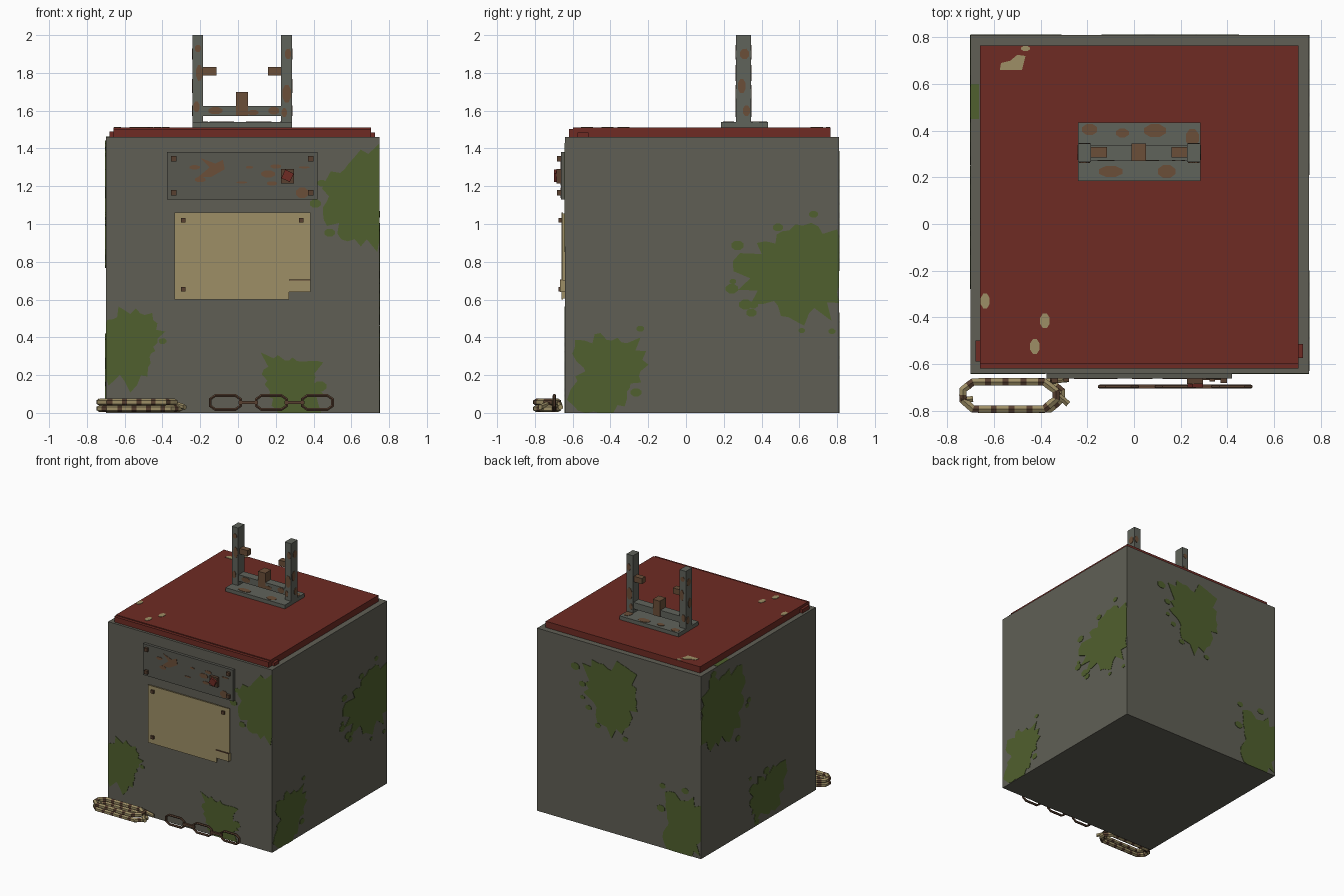
import bpy, bmesh, math, random
from mathutils import Vector, Matrix

if "Cube" in bpy.data.objects:
    bpy.data.objects.remove(bpy.data.objects["Cube"])
rng = random.Random(4)


def material(name, r, g, b):
    lin = [((c / 255 + 0.055) / 1.055) ** 2.4 for c in (r, g, b)] + [1.0]
    m = bpy.data.materials.new(name)
    m.use_nodes = True
    m.diffuse_color = lin
    m.node_tree.nodes["Principled BSDF"].inputs["Base Color"].default_value = lin
    return m


STONE = material("stone_grey", 96, 95, 85)
METAL = material("worn_metal", 96, 99, 91)
PLATE = material("dark_metal", 88, 88, 80)
RED = material("lid_red", 110, 43, 36)
MOSS = material("moss_green", 80, 96, 46)
CREAM = material("cream", 158, 143, 102)
RUST = material("rust_brown", 107, 79, 57)
DARK = material("bolt_brown", 88, 64, 48)


def finish(name, bm, *mats):
    bmesh.ops.recalc_face_normals(bm, faces=bm.faces)
    me = bpy.data.meshes.new(name)
    bm.to_mesh(me)
    bm.free()
    for m in mats:
        me.materials.append(m)
    bpy.context.collection.objects.link(bpy.data.objects.new(name, me))


def box(name, mat, x, y, z, roll=0):
    """Box from (min, max) ranges, optionally rolled about the y axis."""
    bm = bmesh.new()
    size = [b - a for a, b in (x, y, z)]
    mid = [(a + b) / 2 for a, b in (x, y, z)]
    bmesh.ops.create_cube(bm, size=1, matrix=Matrix.Translation(mid)
                          @ Matrix.Rotation(roll, 4, 'Y') @ Matrix.Diagonal((*size, 1)))
    finish(name, bm, mat)


def blob(u, v, ru, rv):
    return [(u + ru * math.cos(a * math.pi / 4 + 0.4), v + rv * math.sin(a * math.pi / 4 + 0.4))
            for a in range(8)]


def patches(name, mat, axis, plane, depth, outlines):
    """Thin plates lying on a flat side: axis is the side's normal."""
    bm = bmesh.new()
    for pts in outlines:
        lo, hi = [[bm.verts.new({'x': (p, u, v), 'y': (u, p, v), 'z': (u, v, p)}[axis])
                   for u, v in pts] for p in (plane, plane + depth)]
        bm.faces.new(lo[::-1])
        bm.faces.new(hi)
        for i in range(len(pts)):
            bm.faces.new((lo[i - 1], lo[i], hi[i], hi[i - 1]))
    finish(name, bm, mat)


def moss(name, axis, plane, depth, centre, reach, strays):
    """Ragged growth: reach gives its size in eight directions, cut off at the block's edges."""
    u, v = centre
    u0, u1 = (-.64, .81) if axis == 'x' else (-.70, .75)

    def ray(turn, scale):
        i, t = int(turn), turn % 1
        r = scale * (reach[i] * (1 - t) + reach[(i + 1) % 8] * t)
        c, s = math.cos(turn * math.pi / 4), math.sin(turn * math.pi / 4)
        edge = min(((u1 if c > 0 else u0) - u) / c if abs(c) > 1e-6 else 9,
                   ((1.46 if s > 0 else 0) - v) / s if abs(s) > 1e-6 else 9)
        r = min(r, edge)
        return u + r * c, v + r * s

    shapes = [[ray(i / 5, rng.uniform(.78, 1.15)) for i in range(40)]]
    for _ in range(strays):
        a, b = ray(rng.uniform(0, 7.99), rng.uniform(1.1, 1.35))
        size = rng.uniform(.018, .04)
        if u0 + size < a < u1 - size and size < b < 1.46 - size:
            shapes.append(blob(a, b, size, size * .75))
    patches(name, MOSS, axis, plane, depth, shapes)


def tube(name, mats, path, r, up, closed=True, step=None, sides=6):
    """Tube along a path; with step it is resampled and banded in two colours."""
    pts = [Vector(p) for p in path]
    if step:
        fine = []
        for a, b in zip(pts, pts[1:] + pts[:1] if closed else pts[1:]):
            n = max(1, round((b - a).length / step))
            fine += [a.lerp(b, i / n) for i in range(n)]
        pts = fine if closed else fine + [pts[-1]]
    bm, rings, n, up = bmesh.new(), [], len(pts), Vector(up)
    for i, p in enumerate(pts):
        before = pts[i - 1] if closed or i else p
        after = pts[(i + 1) % n] if closed or i < n - 1 else p
        side = (after - before).normalized().cross(up)
        rings.append([bm.verts.new(p + r * (side * math.cos(a) + up * math.sin(a)))
                      for a in (math.tau * (k + .5) / sides for k in range(sides))])
    for i in range(n if closed else n - 1):
        a, b = rings[i], rings[(i + 1) % n]
        for k in range(sides):
            f = bm.faces.new((a[k], a[k - 1], b[k - 1], b[k]))
            f.material_index = 1 if step and i % 3 == 0 else 0
    if not closed:
        bm.faces.new(rings[0])
        bm.faces.new(rings[-1])
    finish(name, bm, *mats)


# Main block and lid
box("block", STONE, (-.70, .75), (-.64, .81), (0, 1.46))
box("lid", RED, (-.66, .705), (-.597, .765), (1.46, 1.51))
box("lid_front_lip", RED, (-.66, .705), (-.62, -.597), (1.46, 1.503))
box("lid_tab_right", RED, (-.68, -.66), (-.59, -.50), (1.46, 1.49))
box("lid_tab_left", RED, (.705, .725), (-.575, -.515), (1.46, 1.485))
patches("lid_paint_chips", CREAM, 'z', 1.51, .003, [
    [(-.575, .66), (-.48, .66), (-.465, .72), (-.50, .725), (-.53, .70), (-.57, .69)],
    blob(-.465, .752, .02, .012), blob(-.638, -.33, .021, .034),
    blob(-.382, -.415, .022, .034), blob(-.425, -.525, .022, .034)])

# Bracket on top
box("bracket_base", METAL, (-.24, .285), (.185, .435), (1.51, 1.54))
for side, x0, x1, p0, p1 in (("right", -.24, -.185, -.185, -.115), ("left", .228, .285, .16, .228)):
    box("bracket_post_" + side, METAL, (x0, x1), (.265, .345), (1.54, 2.0))
    box("bracket_peg_" + side, RUST, (p0, p1), (.285, .33), (1.785, 1.83))
box("bracket_crossbar", METAL, (-.185, .228), (.272, .338), (1.573, 1.625))
box("bracket_centre_peg", RUST, (-.01, .052), (.27, .345), (1.575, 1.70))

# Rust stains on the bracket
patches("rust_base_top", RUST, 'z', 1.54, .003, [
    blob(-.19, .405, .035, .025), blob(-.10, .225, .055, .025), blob(.09, .40, .05, .03),
    blob(.14, .225, .04, .03), blob(.25, .37, .03, .04), blob(-.05, .39, .03, .02)])
for face, y, d in (("front", .265, -.003), ("back", .345, .003)):
    patches("rust_posts_" + face, RUST, 'y', y, d, [
        blob(-.212, 1.93, .018, .02), blob(-.205, 1.80, .018, .045), blob(-.22, 1.62, .018, .03),
        blob(.265, 1.90, .017, .03), blob(.258, 1.69, .024, .05), blob(.245, 1.59, .015, .025)])
for face, x, d in (("right", -.24, -.003), ("left", .285, .003)):
    patches("rust_posts_" + face, RUST, 'x', x, d, [
        blob(.31, 1.90, .025, .03), blob(.295, 1.73, .022, .04), blob(.32, 1.60, .02, .03)])
patches("rust_crossbar", RUST, 'y', .272, -.003, [
    blob(-.12, 1.60, .04, .02), blob(.08, 1.59, .03, .015), blob(.19, 1.60, .03, .022)])

# Metal sign plate with bolts, rust and a red seal
box("sign_plate", PLATE, (-.375, .42), (-.662, -.64), (1.13, 1.38))
for x in (-.34, .385):
    for z in (1.165, 1.345):
        box("sign_bolt", DARK, (x - .014, x + .014), (-.682, -.66), (z - .014, z + .014))
patches("sign_rust", RUST, 'y', -.662, -.003, [
    [(-.21, 1.25), (-.14, 1.25), (-.07, 1.29), (-.08, 1.34), (-.12, 1.32), (-.20, 1.35),
     (-.15, 1.30)],
    blob(-.23, 1.30, .03, .012), blob(-.20, 1.235, .03, .015), blob(.02, 1.22, .03, .006),
    blob(.20, 1.305, .03, .012), blob(.16, 1.265, .04, .02), blob(.18, 1.215, .03, .012),
    blob(.34, 1.165, .035, .03), blob(.06, 1.30, .02, .008), blob(.35, 1.30, .03, .006)])
box("seal_backing", DARK, (.228, .296), (-.685, -.66), (1.215, 1.292))
box("seal", RED, (.237, .287), (-.70, -.68), (1.23, 1.28), roll=.45)

# Paper notice with a torn lower corner
patches("notice", CREAM, 'y', -.652, -.008, [
    [(-.335, .60), (.27, .60), (.27, .70), (.385, .70), (.385, 1.06), (-.335, 1.06)]])
box("notice_backing", CREAM, (-.33, .265), (-.652, -.64), (.605, 1.055))
box("notice_folded_corner", CREAM, (.27, .385), (-.667, -.64), (.64, .70))
box("notice_fold_edge", DARK, (.27, .385), (-.668, -.655), (.70, .706))
for x, z in ((-.29, 1.02), (.335, 1.02), (-.29, .655)):
    box("notice_pin", DARK, (x - .012, x + .012), (-.675, -.655), (z - .012, z + .012))

# Moss on the four sides
front, back, right, left = ('y', -.64, -.003), ('y', .81, .003), ('x', -.70, -.003), ('x', .75, .003)
moss("moss_front_upper", *front, (.65, 1.12), (.20, .35, .28, .20, .20, .20, .25, .25), 4)
moss("moss_front_corner", *front, (-.57, .37), (.15, .20, .17, .20, .20, .22, .23, .14), 2)
moss("moss_front_lower", *front, (.29, .15), (.11, .19, .14, .21, .13, .17, .22, .22), 2)
moss("moss_left_upper", *left, (.58, .75), (.30, .28, .23, .20, .32, .24, .25, .30), 14)
moss("moss_left_lower", *left, (-.42, .22), (.20, .23, .17, .24, .13, .25, .25, .15), 3)
moss("moss_back_upper", *back, (.09, 1.10), (.22, .30, .25, .28, .20, .23, .31, .21), 6)
moss("moss_back_corner", *back, (-.55, .22), (.12, .26, .24, .25, .20, .20, .25, .25), 4)
moss("moss_right_upper", *right, (.55, 1.10), (.30, .34, .27, .32, .25, .30, .27, .30), 6)
moss("moss_right_lower", *right, (0, .20), (.18, .22, .15, .30, .25, .20, .14, .18), 4)
box("moss_rim", MOSS, (-.70, -.665), (.45, .60), (1.46, 1.463))

# Coiled striped rope: two stacked loops and loose ends
for i, (z, end) in enumerate(((.023, -.31), (.057, -.335))):
    loop = [(-.733, -.755), (-.733, -.71), (-.69, -.677), (end - .05, -.677),
            (end, -.715), (end, -.75), (end - .05, -.793), (-.69, -.793)]
    tube(f"rope_loop_{i + 1}", (CREAM, DARK), [(x, y, z) for x, y in loop],
         .0185, (0, 0, 1), step=.026)
for i, ends in enumerate((((-.36, -.672, .05), (-.28, -.665, .03)),
                          ((-.34, -.72, .05), (-.282, -.772, .03)),
                          ((-.74, -.755, .06), (-.69, -.75, .05)))):
    tube(f"rope_end_{i + 1}", (CREAM, DARK), ends, .015, (0, 0, 1), closed=False, step=.026)

# Chain of three links lying along the front
half = [(-.053, .037), (.053, .037), (.08, .018), (.08, -.018)]
outline = half[1:] + [(.053, -.037)] + [(-x, -z) for x, z in half[1:]] + [half[0]]
for i, cx in enumerate((-.067, .177, .42)):
    tube(f"chain_link_{i + 1}", (DARK,), [(cx + x, -.697, .055 + z) for x, z in outline],
         .009, (0, 1, 0))
for x in (.055, .299):
    box("chain_joint", DARK, (x - .052, x + .052), (-.706, -.688), (.046, .064))
